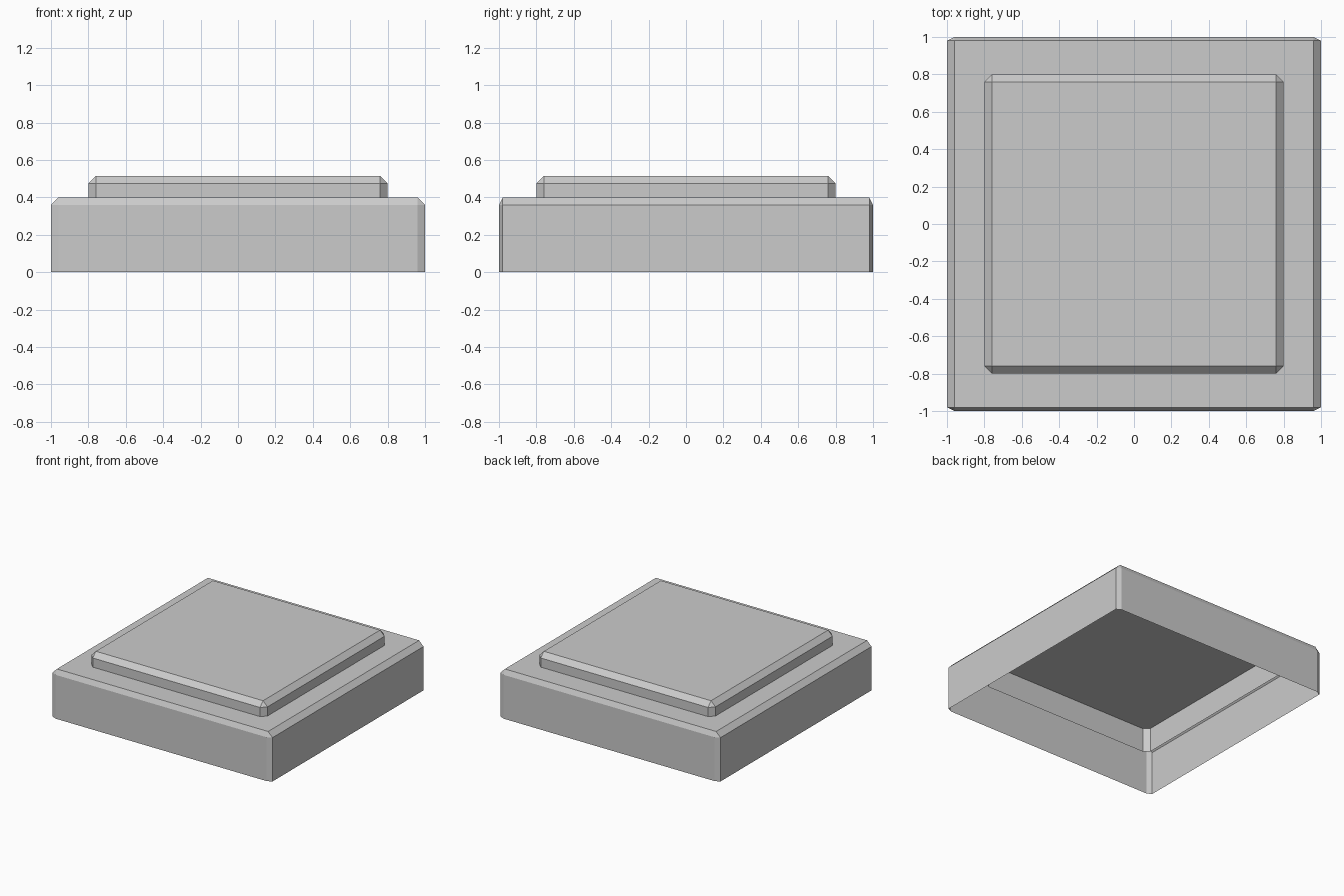
import bpy, bmesh
from mathutils import Matrix, Vector

if "Cube" in bpy.data.objects:
    bpy.data.objects.remove(bpy.data.objects["Cube"])


def open_shell(name, size, z_bottom, bevel):
    """Thin box, open underneath; bevel = (x, y, z) chamfer on top and upright edges."""
    w, d, h = size
    bx, by, bz = bevel
    bm = bmesh.new()
    bmesh.ops.create_cube(bm, size=1.0)
    # size in bevel units, so that one even chamfer becomes uneven after scaling
    bmesh.ops.transform(bm, verts=bm.verts, matrix=Matrix.Translation((0, 0, 0.5)))
    bmesh.ops.scale(bm, verts=bm.verts, vec=Vector((w / bx, d / by, h / bz)))
    edges = [e for e in bm.edges if any(v.co.z > 0.01 for v in e.verts)]
    bmesh.ops.bevel(bm, geom=edges, offset=1.0, offset_type='OFFSET',
                    segments=1, profile=0.5, affect='EDGES', clamp_overlap=False)
    # open the underside
    bottom = [f for f in bm.faces if all(abs(v.co.z) < 1e-4 for v in f.verts)]
    bmesh.ops.delete(bm, geom=bottom, context='FACES')
    bmesh.ops.scale(bm, verts=bm.verts, vec=Vector(bevel))
    bmesh.ops.translate(bm, verts=bm.verts, vec=Vector((0, 0, z_bottom)))
    mesh = bpy.data.meshes.new(name)
    bm.to_mesh(mesh)
    bm.free()
    obj = bpy.data.objects.new(name, mesh)
    bpy.context.collection.objects.link(obj)
    return obj


# Wide lower slab
open_shell("base_slab", (2.0, 2.0, 0.4), 0.0, (0.04, 0.02, 0.04))
# Smaller raised step, sunk halfway into the slab
open_shell("raised_step", (1.6, 1.6, 0.315), 0.2, (0.04, 0.04, 0.04))
